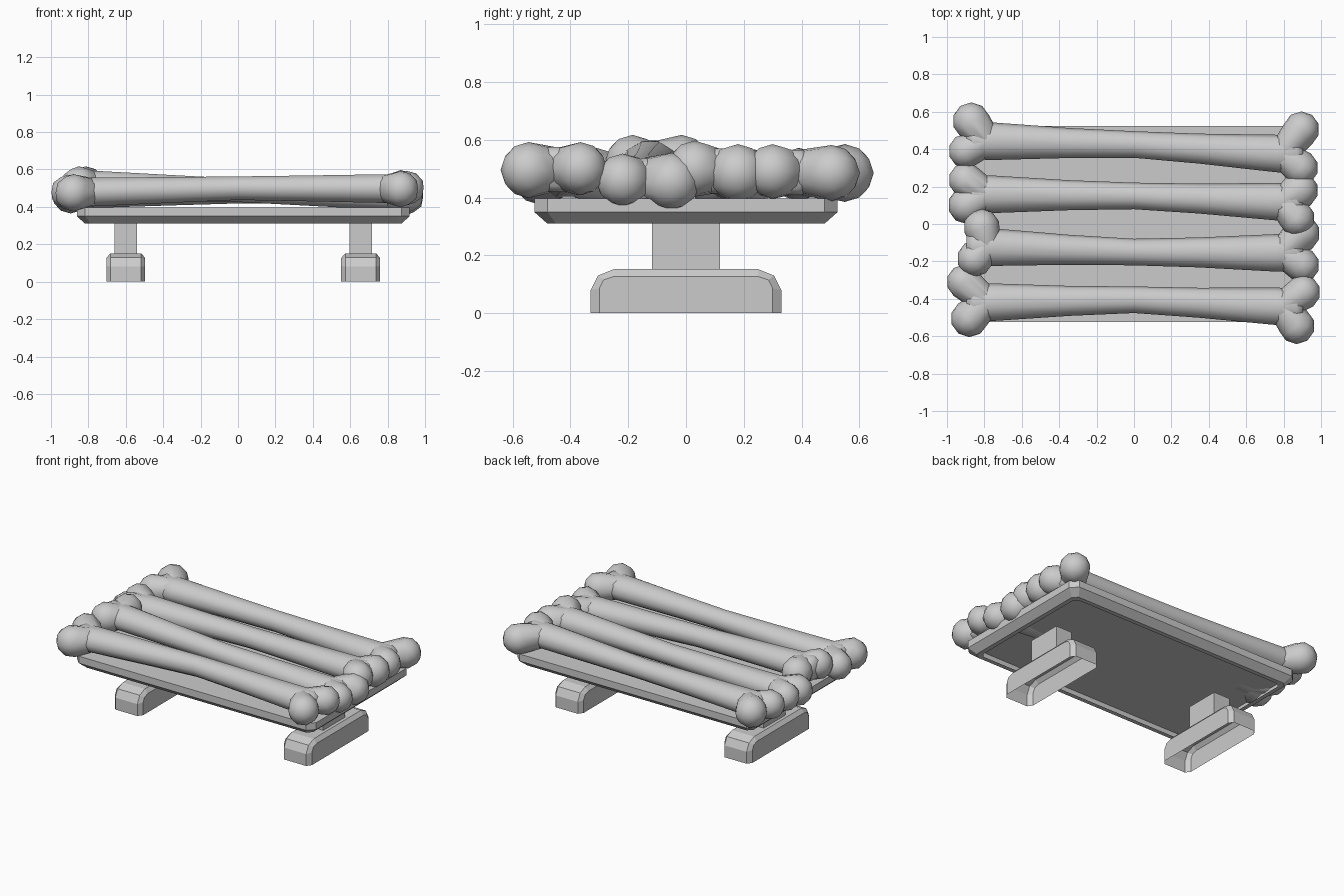
import bpy, bmesh
from math import sin, cos, pi
from mathutils import Vector, Matrix

if "Cube" in bpy.data.objects:
    bpy.data.objects.remove(bpy.data.objects["Cube"])


def finish(bm, name, smooth=False):
    bmesh.ops.recalc_face_normals(bm, faces=bm.faces)
    me = bpy.data.meshes.new(name)
    bm.to_mesh(me)
    bm.free()
    for p in me.polygons:
        p.use_smooth = smooth
    ob = bpy.data.objects.new(name, me)
    bpy.context.collection.objects.link(ob)
    return ob


def loft(bm, rings, closed=True, cap_first=False, cap_last=False):
    vs = [[bm.verts.new(p) for p in r] for r in rings]
    n = len(vs[0])
    for a, b in zip(vs, vs[1:]):
        for i in range(n if closed else n - 1):
            j = (i + 1) % n
            bm.faces.new((a[i], a[j], b[j], b[i]))
    if cap_first:
        bm.faces.new(vs[0])
    if cap_last:
        bm.faces.new(vs[-1])


CX = 0.028  # centre of the base in x

# Seat tray: chamfered-corner slab with a rim, open underneath
def octagon(hx, hy, c, z):
    pts = [(hx, hy - c), (hx - c, hy), (c - hx, hy), (-hx, hy - c),
           (-hx, c - hy), (c - hx, -hy), (hx - c, -hy), (hx, c - hy)]
    return [(CX + x, y, z) for x, y in pts]

bm = bmesh.new()
loft(bm, [octagon(0.815, 0.45, 0.025, 0.31), octagon(0.845, 0.48, 0.03, 0.31),
          octagon(0.89, 0.525, 0.045, 0.35), octagon(0.89, 0.525, 0.045, 0.397)],
     cap_last=True)
finish(bm, "seat_tray")

# Feet and legs
OUTER = [(0.33, 0), (0.33, 0.08), (0.305, 0.13), (0.25, 0.152)]
INNER = [(0.30, 0), (0.30, 0.085), (0.285, 0.115), (0.25, 0.127)]

def profile(half, x):
    pts = [(-y, z) for y, z in half] + [(y, z) for y, z in reversed(half)]
    return [(x, y, z) for y, z in pts]

for side, s in (("left", -1), ("right", 1)):
    x = CX + s * 0.628
    bm = bmesh.new()
    loft(bm, [profile(INNER, x - 0.104), profile(OUTER, x - 0.082),
              profile(OUTER, x + 0.082), profile(INNER, x + 0.104)],
         closed=False, cap_first=True, cap_last=True)
    finish(bm, side + "_foot")
    bm = bmesh.new()
    loft(bm, [[(x + a * 0.06, b * 0.117, z) for a, b in
               ((-1, -1), (1, -1), (1, 1), (-1, 1))] for z in (0.15, 0.315)])
    finish(bm, side + "_leg")

# Bones: four knobs (x, y, z, radius), then shaft y at left, middle, right
BONES = {
    "back_bone": ([(-.87, .55, .485, .10), (-.90, .39, .48, .092),
                   (.895, .505, .485, .097), (.89, .30, .49, .095)], (.445, .425, .37)),
    "mid_back_bone": ([(-.90, .235, .475, .092), (-.895, .10, .465, .10),
                       (.885, .18, .485, .10), (.87, .03, .50, .097)], (.16, .15, .115)),
    "mid_front_bone": ([(-.815, -.015, .52, .097), (-.85, -.185, .52, .097),
                        (.895, -.05, .455, .10), (.90, -.22, .46, .092)], (-.12, -.15, -.155)),
    "front_bone": ([(-.91, -.31, .48, .092), (-.88, -.505, .475, .10),
                    (.905, -.365, .50, .092), (.87, -.545, .495, .097)], (-.42, -.405, -.445)),
}
SIDES = 10

def add_ball(bm, p, r):
    return bmesh.ops.create_icosphere(bm, subdivisions=2, radius=r,
                                      matrix=Matrix.Translation(p))["verts"]

def bone(name, knobs, ys):
    bm = bmesh.new()
    k = [Vector(v[:3]) for v in knobs]
    zl, zr = (k[0].z + k[1].z) / 2, (k[2].z + k[3].z) / 2
    left, right = Vector((-0.86, ys[0], zl)), Vector((0.87, ys[2], zr))
    centre = Vector((0, ys[1], 0.5 if name == "front_bone" else (zl + zr) / 2))
    # stations: (fraction from end to middle, y radius, z radius)
    half = [(-0.04, 0.06, 0.06), (0.0, 0.10, 0.082), (0.13, 0.10, 0.08), (0.6, 0.08, 0.072)]
    path = [(left.lerp(centre, t), ry, rz) for t, ry, rz in half]
    path.append((centre, 0.071, 0.066))
    path += [(right.lerp(centre, t), ry, rz) for t, ry, rz in reversed(half)]
    rings = [[c + Vector((0, ry * cos(2 * pi * i / SIDES), rz * sin(2 * pi * i / SIDES)))
              for i in range(SIDES)] for c, ry, rz in path]
    loft(bm, rings, cap_first=True, cap_last=True)
    finish_parts = [bm]
    # knobs flow back into the shaft through a hulled neck
    for i, (p, v) in enumerate(zip(k, knobs)):
        root = (left if i < 2 else right).lerp(centre, 0.09)
        part = bmesh.new()
        add_ball(part, p, v[3])
        add_ball(part, root, 0.075)
        res = bmesh.ops.convex_hull(part, input=part.verts)
        junk = {g for g in res["geom_interior"] + res["geom_unused"]
                if isinstance(g, bmesh.types.BMVert)}
        bmesh.ops.delete(part, geom=list(junk), context="VERTS")
        tmp = bpy.data.meshes.new("knob")
        part.to_mesh(tmp)
        part.free()
        bm.from_mesh(tmp)
        bpy.data.meshes.remove(tmp)
    finish(bm, name, smooth=True)

for name, (knobs, ys) in BONES.items():
    bone(name, knobs, ys)
